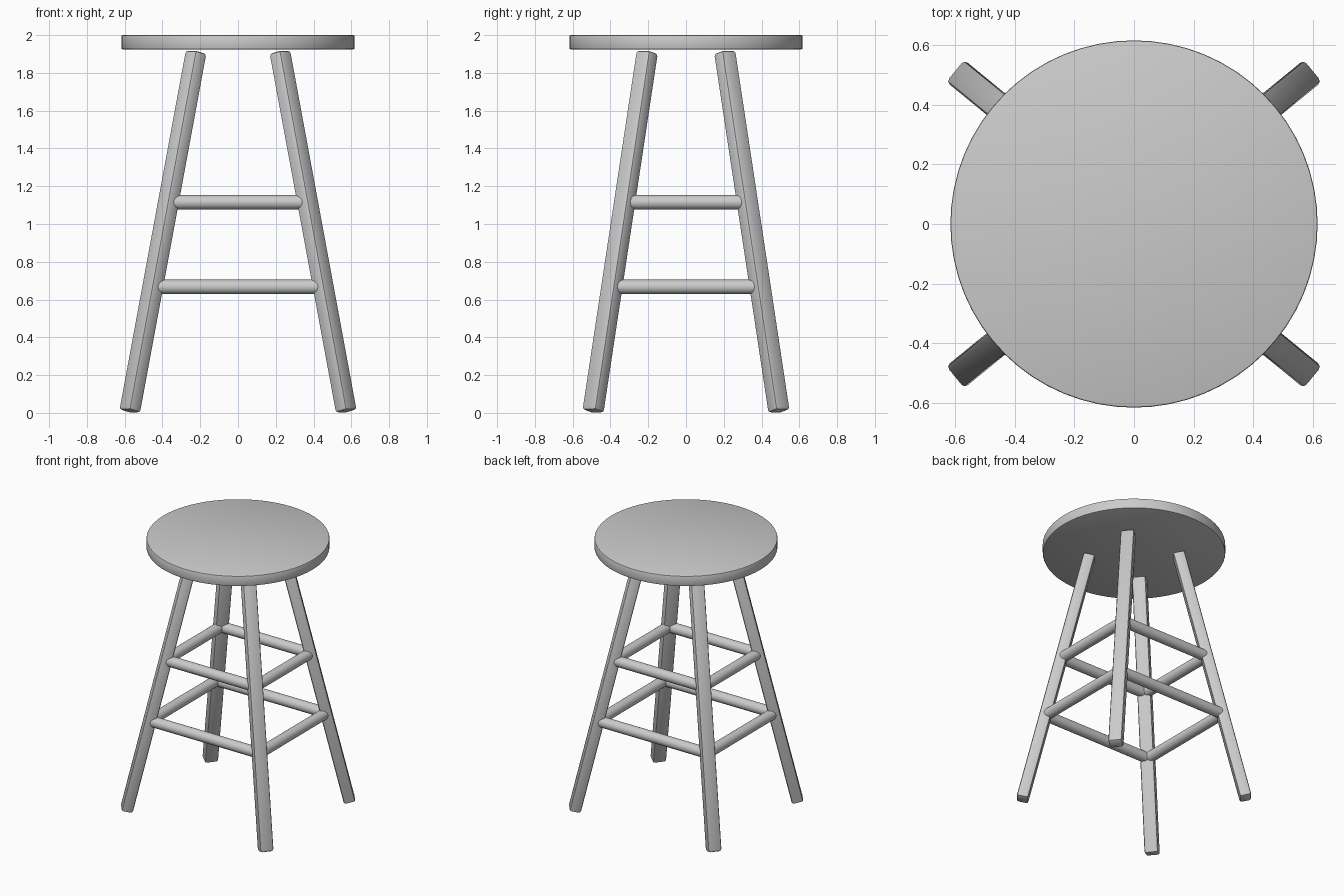
import bpy
from mathutils import Matrix, Vector

cube = bpy.data.objects.get("Cube")
if cube:
    bpy.data.objects.remove(cube, do_unlink=True)

GREY = (0.6, 0.6, 0.6, 1)
mat = bpy.data.materials.new("light_grey")
mat.use_nodes = True
mat.diffuse_color = GREY
mat.node_tree.nodes["Principled BSDF"].inputs["Base Color"].default_value = GREY

FOOT = Vector((0.573, 0.492, 0.009))
HEAD = Vector((0.222, 0.205, 1.91))


def finish(name, bevel=0, segments=2):
    """Name, colour, bevel and smooth the active object."""
    ob = bpy.context.object
    ob.name = name
    ob.data.materials.append(mat)
    if bevel:
        mod = ob.modifiers.new("soft_edges", "BEVEL")
        mod.width = bevel
        mod.segments = segments
        mod.limit_method = "ANGLE"
        bpy.ops.object.modifier_apply(modifier=mod.name)
    bpy.ops.object.shade_smooth_by_angle()
    return ob


def leg_point(z, sx, sy):
    """Centre of a leg at height z, in the chosen corner."""
    p = FOOT.lerp(HEAD, (z - FOOT.z) / (HEAD.z - FOOT.z))
    return Vector((p.x * sx, p.y * sy, z))


def leg(name, sx, sy):
    """Beveled rectangular bar leaning towards the centre."""
    flip = Vector((sx, sy, 1))
    foot, head = FOOT * flip, HEAD * flip
    axis = (head - foot).normalized()
    side = Vector((0, 0, 1)).cross(axis).normalized()
    out = side.cross(axis)
    frame = Matrix((side, out, axis)).transposed()
    bpy.ops.mesh.primitive_cube_add(size=1)
    ob = bpy.context.object
    size = Matrix.Diagonal((0.095, 0.08, (head - foot).length, 1))
    ob.data.transform(frame.to_4x4() @ size)
    if frame.determinant() < 0:
        ob.data.flip_normals()
    ob.location = (foot + head) / 2
    finish(name, 0.015)


def rung(name, start, end):
    """Round bar between two leg centres."""
    along = end - start
    bpy.ops.mesh.primitive_cylinder_add(vertices=24, radius=0.038, depth=along.length,
                                        location=(start + end) / 2)
    bpy.context.object.rotation_euler = along.to_track_quat("Z", "Y").to_euler()
    finish(name)


# Round seat
bpy.ops.mesh.primitive_cylinder_add(vertices=64, radius=0.617, depth=0.075,
                                    location=(0, 0, 1.9625))
finish("seat", 0.006)

# Four splayed legs
for sx, x_name in ((1, "left"), (-1, "right")):
    for sy, y_name in ((-1, "front"), (1, "back")):
        leg(f"{y_name}_{x_name}_leg", sx, sy)

# Two levels of rungs joining neighbouring legs
for z, level in ((0.667, "lower"), (1.115, "upper")):
    for s, y_name, x_name in ((-1, "front", "right"), (1, "back", "left")):
        rung(f"{level}_{y_name}_rung", leg_point(z, -1, s), leg_point(z, 1, s))
        rung(f"{level}_{x_name}_rung", leg_point(z, s, -1), leg_point(z, s, 1))
